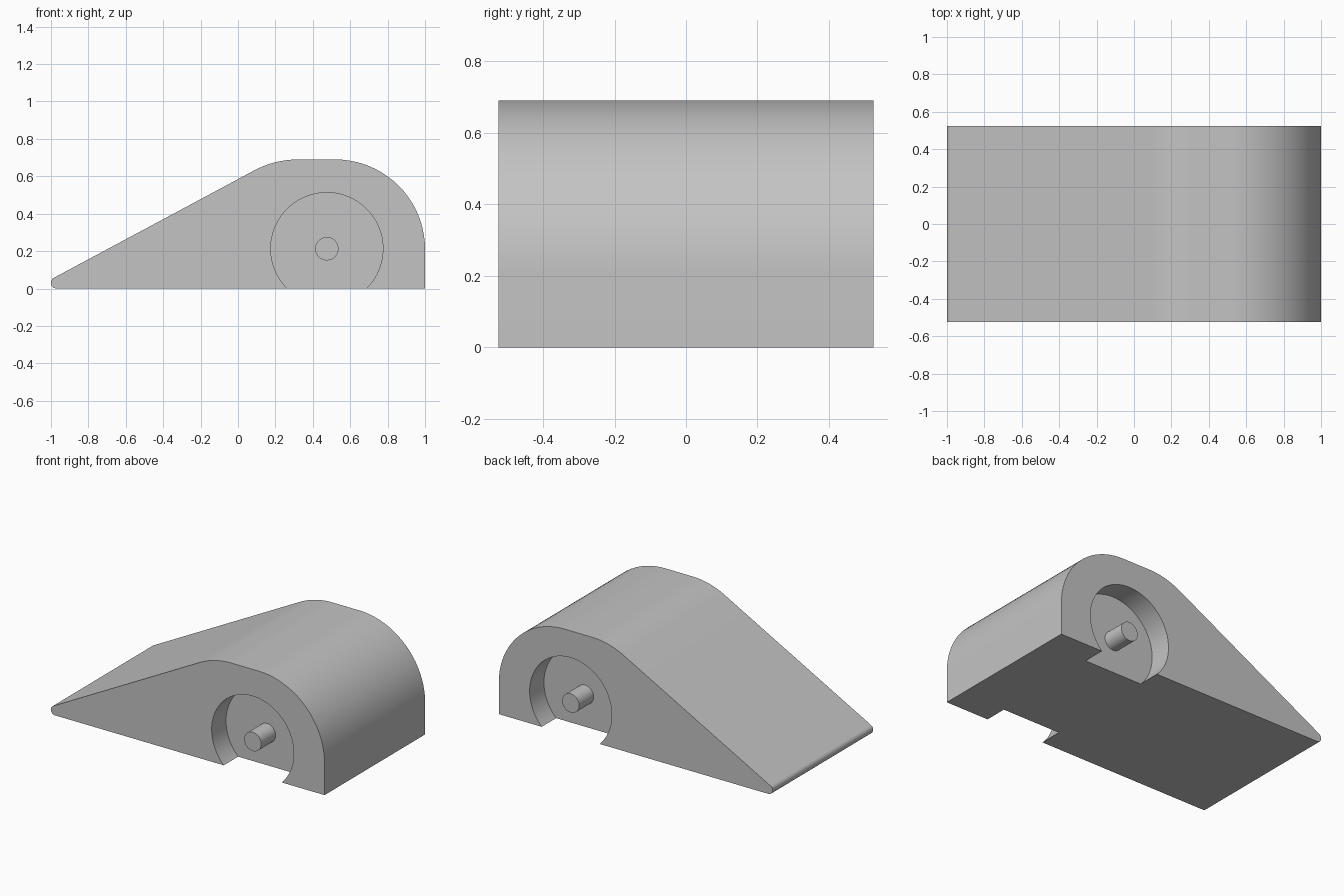
import bpy, bmesh, math
from mathutils import Vector, Matrix

cube = bpy.data.objects.get("Cube")
if cube:
    bpy.data.objects.remove(cube, do_unlink=True)

HALF_WIDTH = 0.525
RECESS_DEPTH = 0.15
AXLE_X, AXLE_Z = 0.475, 0.213

grey = bpy.data.materials.new("light_grey")
grey.use_nodes = True
grey.diffuse_color = (0.55, 0.55, 0.55, 1)
grey.node_tree.nodes["Principled BSDF"].inputs["Base Color"].default_value = grey.diffuse_color


def rounded_profile(corners, steps):
    """Polygon of (x, z, radius) corners with tangent fillets."""
    points = []
    for i, (x, z, radius) in enumerate(corners):
        here = Vector((x, z))
        if radius == 0:
            points.append(here)
            continue
        to_prev = (Vector(corners[i - 1][:2]) - here).normalized()
        to_next = (Vector(corners[(i + 1) % len(corners)][:2]) - here).normalized()
        half = to_prev.angle(to_next) / 2
        centre = here + (to_prev + to_next).normalized() * radius / math.sin(half)
        start = here + to_prev * radius / math.tan(half) - centre
        turn = math.pi - 2 * half
        for k in range(steps + 1):
            points.append(centre + Matrix.Rotation(turn * k / steps, 2) @ start)
    return points


def add_object(name, bm):
    bmesh.ops.recalc_face_normals(bm, faces=bm.faces)
    mesh = bpy.data.meshes.new(name)
    bm.to_mesh(mesh)
    bm.free()
    mesh.materials.append(grey)
    obj = bpy.data.objects.new(name, mesh)
    bpy.context.collection.objects.link(obj)
    return obj


def cylinder(name, radius, y_from, y_to, sides):
    bm = bmesh.new()
    place = Matrix.Translation((AXLE_X, (y_from + y_to) / 2, AXLE_Z)) @ Matrix.Rotation(math.pi / 2, 4, 'X')
    bmesh.ops.create_cone(bm, cap_ends=True, segments=sides, radius1=radius, radius2=radius,
                          depth=abs(y_to - y_from), matrix=place)
    return add_object(name, bm)


def activate(obj):
    bpy.ops.object.select_all(action='DESELECT')
    obj.select_set(True)
    bpy.context.view_layer.objects.active = obj


def smooth(obj):
    activate(obj)
    bpy.ops.object.shade_smooth_by_angle(angle=math.radians(30))


# Wedge body: extruded side profile with a rounded nose and rounded tail
corners = [(-1, 0, 0.03), (1, 0, 0), (1, 0.69, 0.48), (0.196, 0.69, 0.5), (-1, 0.049, 0.03)]
bm = bmesh.new()
face = bm.faces.new([bm.verts.new((p.x, -HALF_WIDTH, p.y)) for p in rounded_profile(corners, 20)])
extruded = bmesh.ops.extrude_face_region(bm, geom=[face], use_keep_orig=True)
bmesh.ops.translate(bm, vec=(0, 2 * HALF_WIDTH, 0),
                    verts=[v for v in extruded["geom"] if isinstance(v, bmesh.types.BMVert)])
body = add_object("body", bm)

# Wheel recesses cut into both sides, open at the underside, each with an axle stub
for side, label in ((-1, "front"), (1, "back")):
    inner = side * (HALF_WIDTH - RECESS_DEPTH)
    cutter = cylinder(label + "_recess_cutter", 0.3, inner, side * (HALF_WIDTH + 0.1), 96)
    cutter.hide_render = True
    cut = body.modifiers.new("recess", 'BOOLEAN')
    cut.operation = 'DIFFERENCE'
    cut.solver = 'EXACT'
    cut.object = cutter
    activate(body)
    bpy.ops.object.modifier_apply(modifier=cut.name)
    bpy.data.objects.remove(cutter, do_unlink=True)
    smooth(cylinder(label + "_axle", 0.0625, inner - side * 0.01, side * HALF_WIDTH, 40))

smooth(body)
